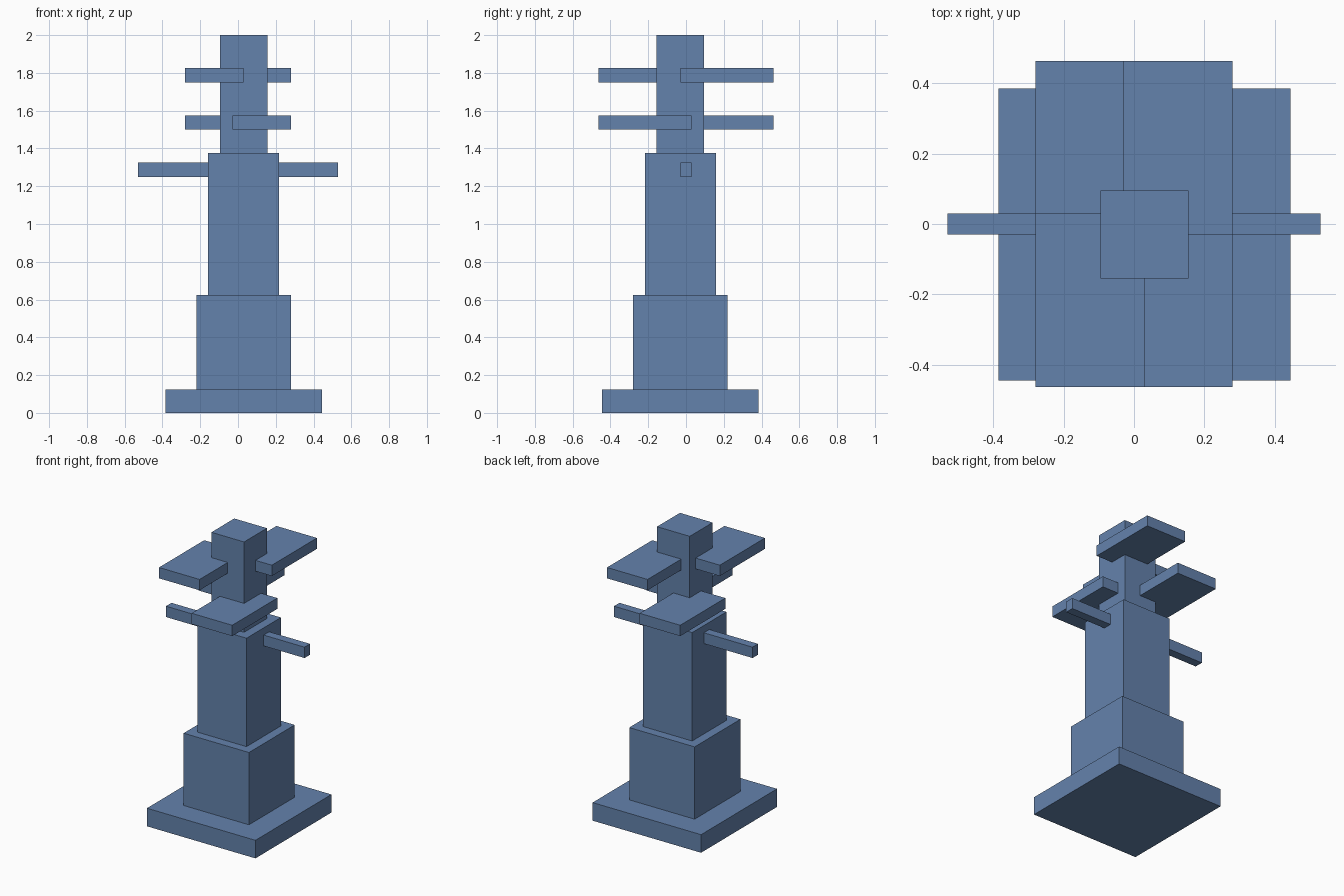
import bpy
from mathutils import Vector

default = bpy.data.objects.get("Cube")
if default:
    bpy.data.objects.remove(default, do_unlink=True)

BLUE = (0.127, 0.223, 0.413, 1.0)
blue = bpy.data.materials.new("slate_blue")
blue.use_nodes = True
blue.diffuse_color = BLUE
blue.node_tree.nodes["Principled BSDF"].inputs["Base Color"].default_value = BLUE


def box(name, low, high):
    """Add a flat-shaded box between two opposite corners."""
    low, high = Vector(low), Vector(high)
    bpy.ops.mesh.primitive_cube_add(size=1, location=(low + high) / 2)
    obj = bpy.context.object
    obj.name = name
    obj.scale = high - low
    bpy.ops.object.transform_apply(location=False, rotation=False, scale=True)
    obj.data.materials.append(blue)
    return obj


# Stepped square tower, slightly off the centre of the arms
OFFSET = 0.03
tiers = [
    ("base_slab", 0.415, 0.0, 0.125),
    ("pedestal", 0.25, 0.125, 0.625),
    ("shaft", 0.1875, 0.625, 1.375),
    ("upper_post", 0.125, 1.375, 2.0),
]
for name, half, bottom, top in tiers:
    box(name, (OFFSET - half, -OFFSET - half, bottom),
        (OFFSET + half, -OFFSET + half, top))

# Thin crossbar through the shaft
box("crossbar", (-0.53, -0.03, 1.25), (0.53, 0.03, 1.325))

# Pinwheel of plates: one diagonal pair high, the other pair low
IN, OUT_X, OUT_Y, THICK = 0.03, 0.28, 0.463, 0.075
for sx, x_side in ((-1, "right"), (1, "left")):
    for sy, y_side in ((-1, "front"), (1, "back")):
        z = 1.75 if sx == sy else 1.5
        xs = sorted((-sx * IN, sx * OUT_X))
        ys = sorted((-sy * IN, sy * OUT_Y))
        box(f"plate_{y_side}_{x_side}", (xs[0], ys[0], z),
            (xs[1], ys[1], z + THICK))
